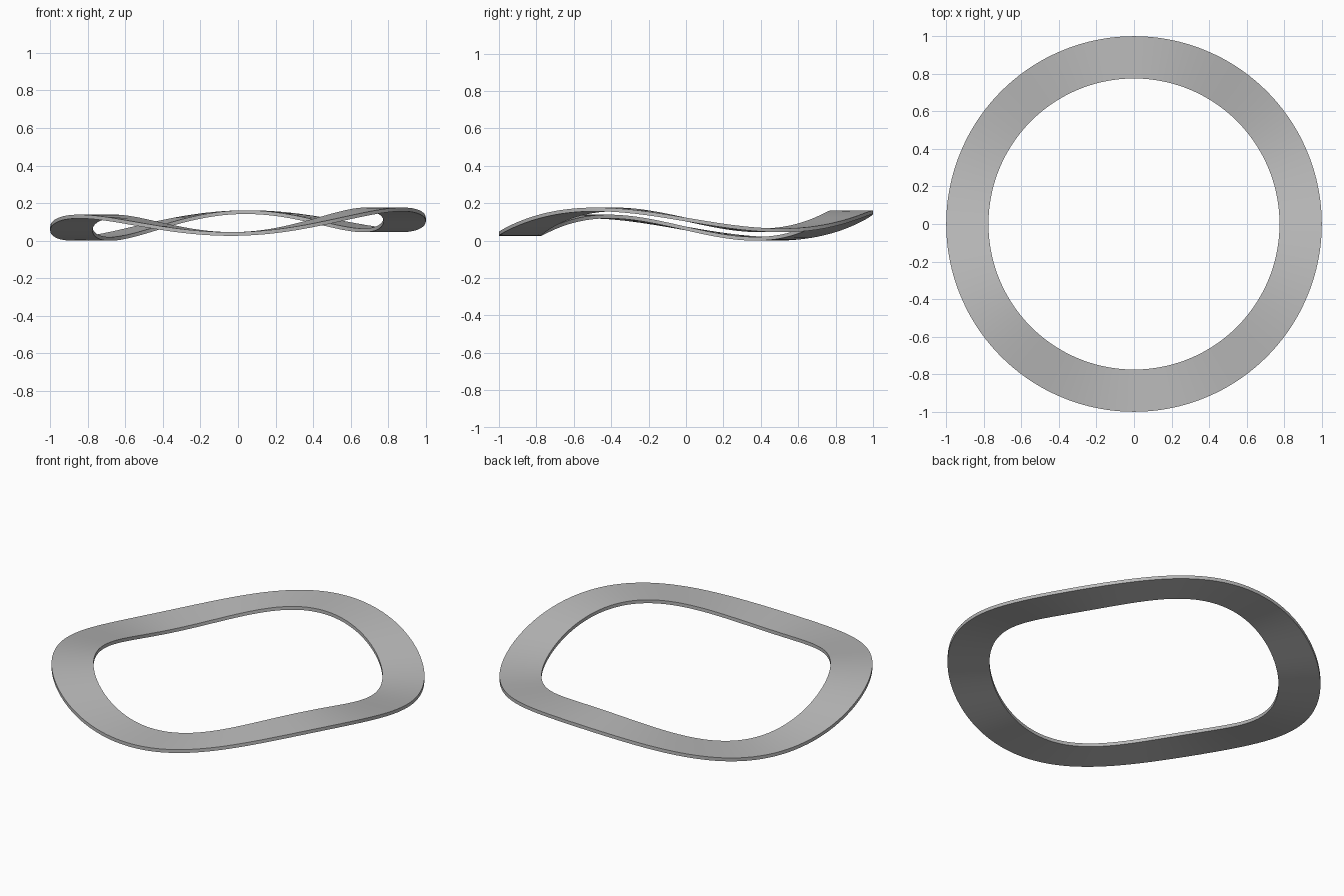
import bpy, bmesh
from math import sin, cos, pi, radians

cube = bpy.data.objects.get("Cube")
if cube:
    bpy.data.objects.remove(cube, do_unlink=True)

OUTER, INNER, THICK, STEPS = 1.0, 0.775, 0.02, 180


def wave(a):
    # three waves round the ring, leaning slightly up towards +x
    return (0.0915 - 0.0575 * sin(3 * a) * -1 * -1 * 1 + 0.024 * cos(a)
            - 0.0025 * cos(2 * a) + 0.002 * sin(2 * a))


# Flat grey metal
grey = bpy.data.materials.new("grey metal")
grey.use_nodes = True
color = (0.5, 0.5, 0.5, 1)
grey.diffuse_color = color
grey.node_tree.nodes["Principled BSDF"].inputs["Base Color"].default_value = color

# Wavy ring: a rectangular section swept round the circle
bm = bmesh.new()
section = [(INNER, -1), (OUTER, -1), (OUTER, 1), (INNER, 1)]
rings = []
for i in range(STEPS):
    a = 2 * pi * i / STEPS
    rings.append([bm.verts.new((r * cos(a), r * sin(a), wave(a) + s * THICK / 2))
                  for r, s in section])
for i, ring in enumerate(rings):
    after = rings[(i + 1) % STEPS]
    for j in range(4):
        k = (j + 1) % 4
        bm.faces.new((ring[j], ring[k], after[k], after[j]))
bmesh.ops.recalc_face_normals(bm, faces=bm.faces)

# Rest the ring on the ground
low = min(v.co.z for v in bm.verts)
bmesh.ops.translate(bm, verts=bm.verts, vec=(0, 0, -low))

mesh = bpy.data.meshes.new("wave_washer")
bm.to_mesh(mesh)
bm.free()
mesh.materials.append(grey)
washer = bpy.data.objects.new("wave_washer", mesh)
bpy.context.collection.objects.link(washer)
bpy.context.view_layer.objects.active = washer
washer.select_set(True)
bpy.ops.object.shade_smooth_by_angle(angle=radians(30))
